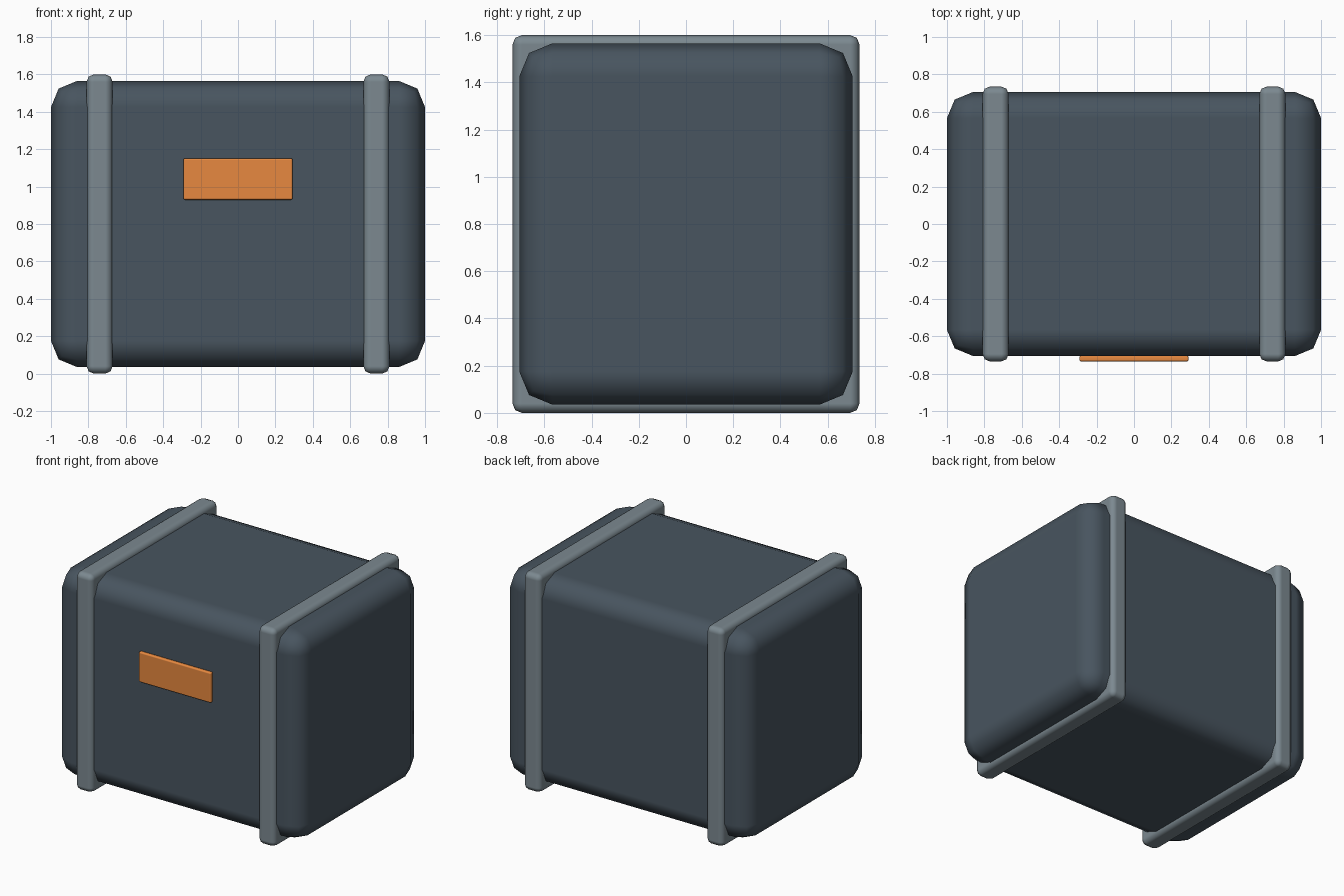
import bpy

if "Cube" in bpy.data.objects:
    bpy.data.objects.remove(bpy.data.objects["Cube"])


def material(name, rgb):
    m = bpy.data.materials.new(name)
    m.diffuse_color = (*rgb, 1)
    m.use_nodes = True
    m.node_tree.nodes["Principled BSDF"].inputs["Base Color"].default_value = m.diffuse_color
    return m


def rounded_box(name, size, centre, bevel, segments, mat):
    bpy.ops.mesh.primitive_cube_add(size=1, location=centre)
    ob = bpy.context.object
    ob.name = name
    ob.scale = size
    bpy.ops.object.transform_apply(location=False, rotation=False, scale=True)
    ob.data.materials.append(mat)
    bpy.ops.object.shade_smooth()
    mod = ob.modifiers.new("Bevel", 'BEVEL')
    mod.width = bevel
    mod.segments = segments
    mod.harden_normals = True
    return ob


dark = material("dark_slate", (0.065, 0.09, 0.115))
grey = material("strap_grey", (0.2, 0.25, 0.28))
orange = material("label_orange", (0.8, 0.25, 0.05))

# Crate body with broad rounded edges
rounded_box("crate_body", (2.0, 1.412, 1.53), (0, 0, 0.8), 0.14, 2, dark)

# Bands wrapping the body near each end
for side, x in (("left", -0.74), ("right", 0.74)):
    rounded_box(side + "_band", (0.14, 1.47, 1.6), (x, 0, 0.8), 0.04, 2, grey)

# Label plate on the front
rounded_box("label_plate", (0.585, 0.03, 0.222), (0, -0.72, 1.04), 0.01, 2, orange)
